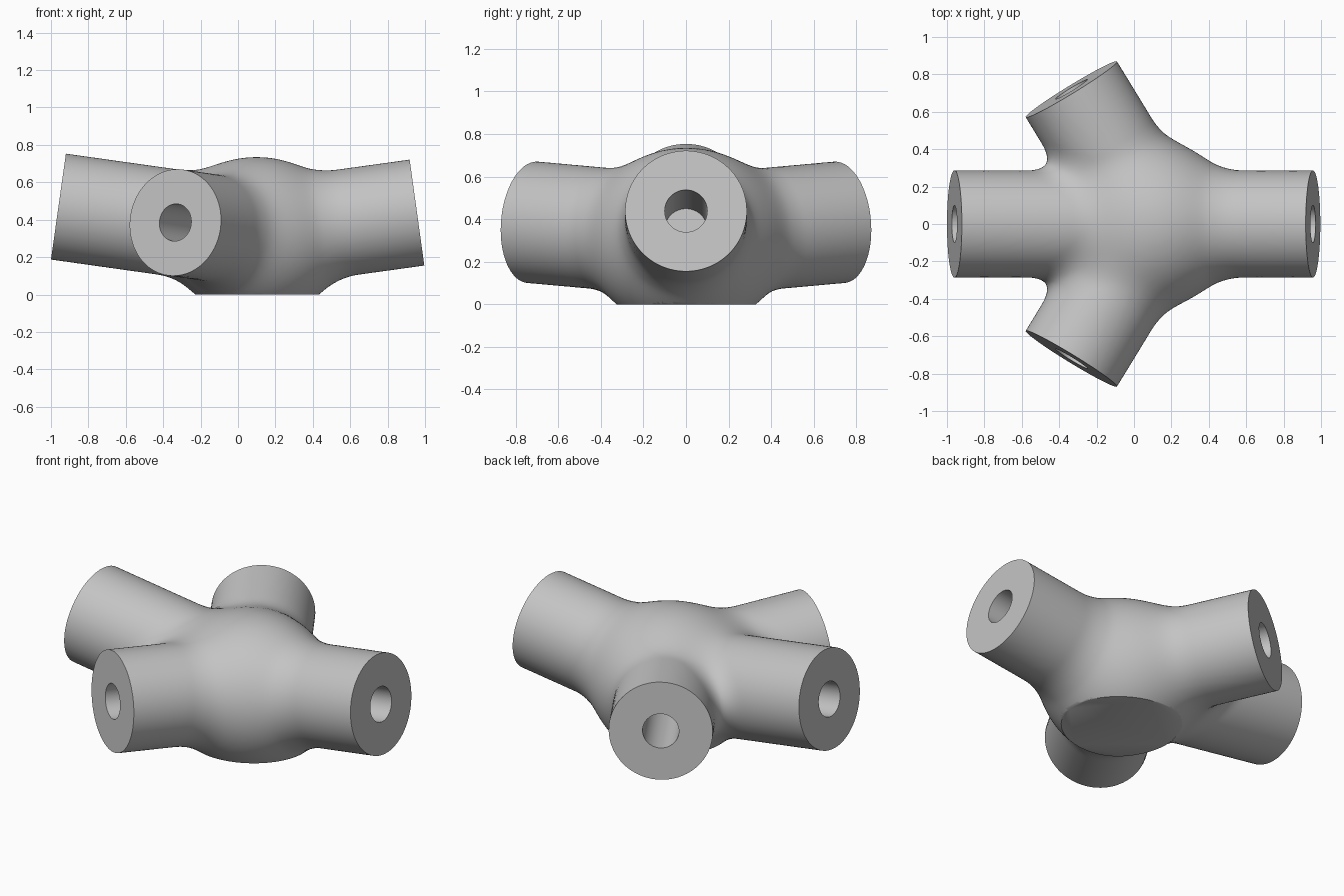
import bpy
import bmesh
from mathutils import Vector, Matrix

if "Cube" in bpy.data.objects:
    bpy.data.objects.remove(bpy.data.objects["Cube"], do_unlink=True)

HUB = Vector((0.105, 0, 0.32))      # where the arm axes meet
BALL = Vector((0.105, 0, 0.29))     # centre of the swollen middle
BALL_R, ARM_R, BORE_R = 0.42, 0.286, 0.1
BORE_DEPTH, BLEND, VOXEL = 0.64, 0.15, 0.024

# Centre of each arm's end face
ENDS = [Vector((0.957, 0, 0.438)), Vector((-0.96, 0, 0.47)),
        Vector((-0.335, -0.72, 0.385)), Vector((-0.335, 0.72, 0.385))]
ARMS = [((end - HUB).normalized(), (end - HUB).length) for end in ENDS]


def add_cylinder(bm, start, axis, length, radius, sides):
    turn = axis.to_track_quat('Z', 'Y').to_matrix().to_4x4()
    place = Matrix.Translation(start + axis * length / 2) @ turn
    bmesh.ops.create_cone(bm, cap_ends=True, segments=sides, radius1=radius,
                          radius2=radius, depth=length, matrix=place)


def make_object(bm, name):
    mesh = bpy.data.meshes.new(name)
    bm.to_mesh(mesh)
    bm.free()
    obj = bpy.data.objects.new(name, mesh)
    bpy.context.collection.objects.link(obj)
    return obj


def baked_mesh(obj):
    graph = bpy.context.evaluated_depsgraph_get()
    return bpy.data.meshes.new_from_object(obj.evaluated_get(graph))


def smooth_min(a, b):
    h = max(BLEND - abs(a - b), 0) / BLEND
    return min(a, b) - h * h * BLEND / 4


def distance(p):
    """Distance to the arms and ball, with filleted joins."""
    rel = p - HUB
    total = None
    for axis, length in ARMS:
        along = min(max(rel.dot(axis), 0), length + 0.1)
        d = (rel - axis * along).length - ARM_R
        total = d if total is None else smooth_min(total, d)
    return smooth_min(total, (p - BALL).length - BALL_R)


def settle(bm, rounds):
    """Move every vertex onto the filleted surface."""
    step = 0.001
    offsets = [Vector((step, 0, 0)), Vector((0, step, 0)), Vector((0, 0, step))]
    for _ in range(rounds):
        for v in bm.verts:
            d = distance(v.co)
            grad = Vector([(distance(v.co + o) - d) / step for o in offsets])
            if grad.length > 0.1:
                v.co -= grad * (d / grad.length_squared)


# Rough body: ball and arms fused into one skin
bm = bmesh.new()
bmesh.ops.create_icosphere(bm, subdivisions=4, radius=BALL_R,
                           matrix=Matrix.Translation(BALL))
for axis, length in ARMS:
    add_cylinder(bm, HUB, axis, length + 0.2, ARM_R, 64)
body = make_object(bm, "four_way_hub")
remesh = body.modifiers.new("fuse", 'REMESH')
remesh.mode = 'VOXEL'
remesh.voxel_size = VOXEL
fused = baked_mesh(body)
body.modifiers.clear()

# Fillet the joins
bm = bmesh.new()
bm.from_mesh(fused)
settle(bm, 2)
for _ in range(3):
    bmesh.ops.smooth_vert(bm, verts=bm.verts[:], factor=0.5,
                          use_axis_x=True, use_axis_y=True, use_axis_z=True)
settle(bm, 2)

# Flat arm ends and flat foot
cuts = [(HUB + axis * length, axis) for axis, length in ARMS]
cuts.append((Vector((0, 0, 0)), Vector((0, 0, -1))))
for point, normal in cuts:
    cut = bmesh.ops.bisect_plane(
        bm, geom=bm.verts[:] + bm.edges[:] + bm.faces[:], dist=0.0001,
        plane_co=point, plane_no=normal, clear_outer=True)
    rim = [e for e in cut["geom_cut"]
           if isinstance(e, bmesh.types.BMEdge) and e.is_boundary]
    bmesh.ops.holes_fill(bm, edges=rim, sides=0)
bmesh.ops.recalc_face_normals(bm, faces=bm.faces[:])
bm.to_mesh(body.data)
bm.free()

# Blind bores along the arms
bm = bmesh.new()
for axis, length in ARMS:
    add_cylinder(bm, HUB + axis * (length - BORE_DEPTH), axis,
                 BORE_DEPTH + 0.1, BORE_R, 48)
cutter = make_object(bm, "bore_cutter")
cutter.hide_render = True
bore = body.modifiers.new("bores", 'BOOLEAN')
bore.operation = 'DIFFERENCE'
bore.solver = 'EXACT'
bore.object = cutter
bored = baked_mesh(body)
body.modifiers.clear()
body.data = bored
bpy.data.objects.remove(cutter, do_unlink=True)

# Plain grey throughout
grey = bpy.data.materials.new("plain_grey")
grey.use_nodes = True
colour = (0.55, 0.55, 0.55, 1)
grey.diffuse_color = colour
grey.node_tree.nodes["Principled BSDF"].inputs["Base Color"].default_value = colour
body.data.materials.clear()
body.data.materials.append(grey)

bpy.ops.object.select_all(action='DESELECT')
body.select_set(True)
bpy.context.view_layer.objects.active = body
bpy.ops.object.shade_smooth_by_angle(angle=0.75)
